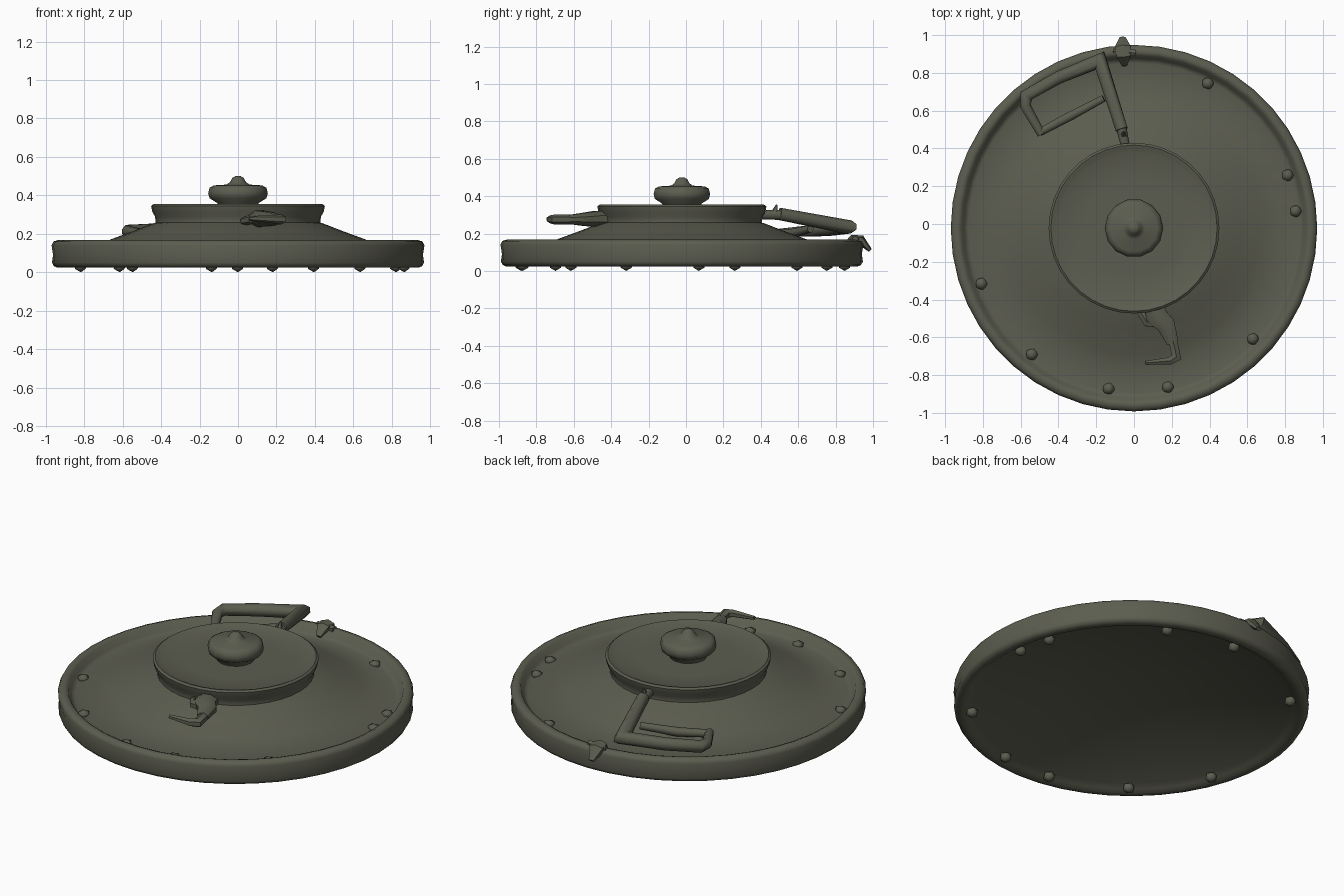
import bpy, bmesh, math
from mathutils import Vector

if "Cube" in bpy.data.objects:
    bpy.data.objects.remove(bpy.data.objects["Cube"], do_unlink=True)

CY = -0.022  # centre line of the round body

olive = bpy.data.materials.new("olive_drab")
olive.use_nodes = True
COLOUR = (0.108, 0.11, 0.08, 1)
olive.diffuse_color = COLOUR
bsdf = olive.node_tree.nodes["Principled BSDF"]
bsdf.inputs["Base Color"].default_value = COLOUR
bsdf.inputs["Roughness"].default_value = 0.8


def finish(name, bm, angle=40):
    bmesh.ops.recalc_face_normals(bm, faces=bm.faces)
    mesh = bpy.data.meshes.new(name)
    bm.to_mesh(mesh)
    bm.free()
    mesh.materials.append(olive)
    obj = bpy.data.objects.new(name, mesh)
    bpy.context.collection.objects.link(obj)
    bpy.ops.object.select_all(action="DESELECT")
    obj.select_set(True)
    bpy.context.view_layer.objects.active = obj
    bpy.ops.object.shade_smooth_by_angle(angle=math.radians(angle))
    return obj


def lathe(name, profile, sides, angle=40):
    """Spin a (radius, height) profile round the centre line."""
    bm = bmesh.new()
    verts = [bm.verts.new((r, CY, z)) for r, z in profile]
    edges = [bm.edges.new(pair) for pair in zip(verts, verts[1:])]
    bmesh.ops.spin(bm, geom=verts + edges, cent=(0, CY, 0), axis=(0, 0, 1),
                   angle=math.tau, steps=sides)
    bmesh.ops.remove_doubles(bm, verts=bm.verts, dist=0.0005)
    return finish(name, bm, angle)


def tube(name, path, radii, sides=8, flat=1.0):
    """Mitred tube through the points; flat scales its height."""
    bm = bmesh.new()
    pts = [Vector(p) for p in path]
    rings = []
    for i, p in enumerate(pts):
        a = (p - pts[max(i - 1, 0)]).normalized()
        b = (pts[min(i + 1, len(pts) - 1)] - p).normalized()
        t = (a + b).normalized()
        side = t.cross(Vector((0, 0, 1))).normalized()
        up = side.cross(t)
        ref = b if b.length else a
        mitre = 1 / max(t.dot(ref), 0.6)
        ring = []
        for k in range(sides):
            w = math.tau * (k + 0.5) / sides
            ring.append(bm.verts.new(p + side * math.cos(w) * radii[i] * mitre
                                     + up * math.sin(w) * radii[i] * flat))
        rings.append(ring)
    for r0, r1 in zip(rings, rings[1:]):
        for k in range(sides):
            j = (k + 1) % sides
            bm.faces.new((r0[k], r0[j], r1[j], r1[k]))
    bm.faces.new(rings[0])
    bm.faces.new(rings[-1])
    return finish(name, bm, 50)


# Pan: hollow pressed underside, rounded outer rim and shallow cone
lathe("pan_body", [
    (0, 0.2), (0.2, 0.195), (0.4, 0.175), (0.67, 0.11), (0.86, 0.055),
    (0.895, 0.04), (0.915, 0.025), (0.94, 0.024), (0.958, 0.032),
    (0.968, 0.05), (0.962, 0.09), (0.97, 0.14), (0.96, 0.16), (0.935, 0.168),
    (0.915, 0.16), (0.9, 0.125), (0.875, 0.11), (0.67, 0.168), (0.54, 0.216),
    (0.44, 0.255), (0.4, 0.265)], 44, 50)

# Drum: slightly waisted wall, thin raised lip and dished lid
lathe("pressure_drum", [
    (0.43, 0.235), (0.428, 0.265), (0.432, 0.29), (0.446, 0.315),
    (0.452, 0.345), (0.44, 0.354), (0.425, 0.35), (0.4, 0.339),
    (0.25, 0.338), (0, 0.342)], 36, 50)

# Fuse cap: flared knob with a small pointed tip
lathe("fuse_cap", [
    (0.1, 0.33), (0.108, 0.36), (0.148, 0.385), (0.155, 0.41), (0.148, 0.44),
    (0.125, 0.452), (0.06, 0.456), (0.042, 0.468), (0.03, 0.49), (0.014, 0.5),
    (0, 0.5)], 14, 50)

# Carrying handle: thick bent tube with a thin return bar
tube("handle_socket", [(-0.04, 0.39, 0.3), (-0.07, 0.52, 0.3)], [0.025, 0.03])
tube("carrying_handle", [
    (-0.065, 0.5, 0.305), (-0.18, 0.865, 0.235), (-0.4, 0.775, 0.222),
    (-0.57, 0.68, 0.215), (-0.575, 0.625, 0.212), (-0.49, 0.475, 0.2)],
    [0.035, 0.038, 0.036, 0.034, 0.03, 0.024])
tube("handle_return_bar", [(-0.5, 0.485, 0.2), (-0.34, 0.57, 0.2),
                           (-0.16, 0.665, 0.225)], [0.022, 0.026, 0.02])
tube("handle_spike", [(-0.055, 0.47, 0.3), (-0.055, 0.485, 0.355)],
     [0.025, 0.003], 5)

# Side fuse and its cranked lever
tube("side_fuse", [(0.1, -0.4, 0.28), (0.12, -0.49, 0.278),
                   (0.17, -0.535, 0.276), (0.205, -0.63, 0.275)],
     [0.06, 0.06, 0.052, 0.034], 8, 0.75)
tube("fuse_lever", [(0.205, -0.61, 0.275), (0.225, -0.705, 0.275),
                    (0.19, -0.725, 0.276), (0.06, -0.735, 0.28)],
     [0.026, 0.026, 0.022, 0.012], 6)
tube("fuse_bracket", [(0.03, -0.46, 0.265), (0.07, -0.52, 0.275),
                      (0.16, -0.53, 0.275)], [0.022, 0.025, 0.022], 6)

# Rear clip hooked over the rim
tube("rim_clip", [(-0.05, 0.84, 0.13), (-0.055, 0.89, 0.17),
                  (-0.06, 0.935, 0.165), (-0.06, 0.985, 0.11)],
     [0.015, 0.04, 0.045, 0.018], 6, 0.6)
tube("rim_clip_bar", [(-0.11, 0.915, 0.165), (0.01, 0.905, 0.165)],
     [0.015, 0.02], 6)

# Rivets: a foot under the pan and a stub in the groove above
for number, degrees in enumerate((6, 19, 63, 135, 200, 231, 261, 282, 317, 90)):
    a = math.radians(degrees)
    for place, radius, z, tall in (("foot", 0.87, 0.032, 0.032),
                                   ("stub", 0.86, 0.118, 0.025)):
        if place == "stub" and degrees in (90, 135):
            continue
        bm = bmesh.new()
        bmesh.ops.create_icosphere(bm, subdivisions=1, radius=1)
        for v in bm.verts:
            v.co = Vector((radius * math.cos(a) + v.co.x * 0.035,
                           CY + radius * math.sin(a) + v.co.y * 0.035,
                           z + v.co.z * tall))
        finish(f"rivet_{place}_{number}", bm, 50)
